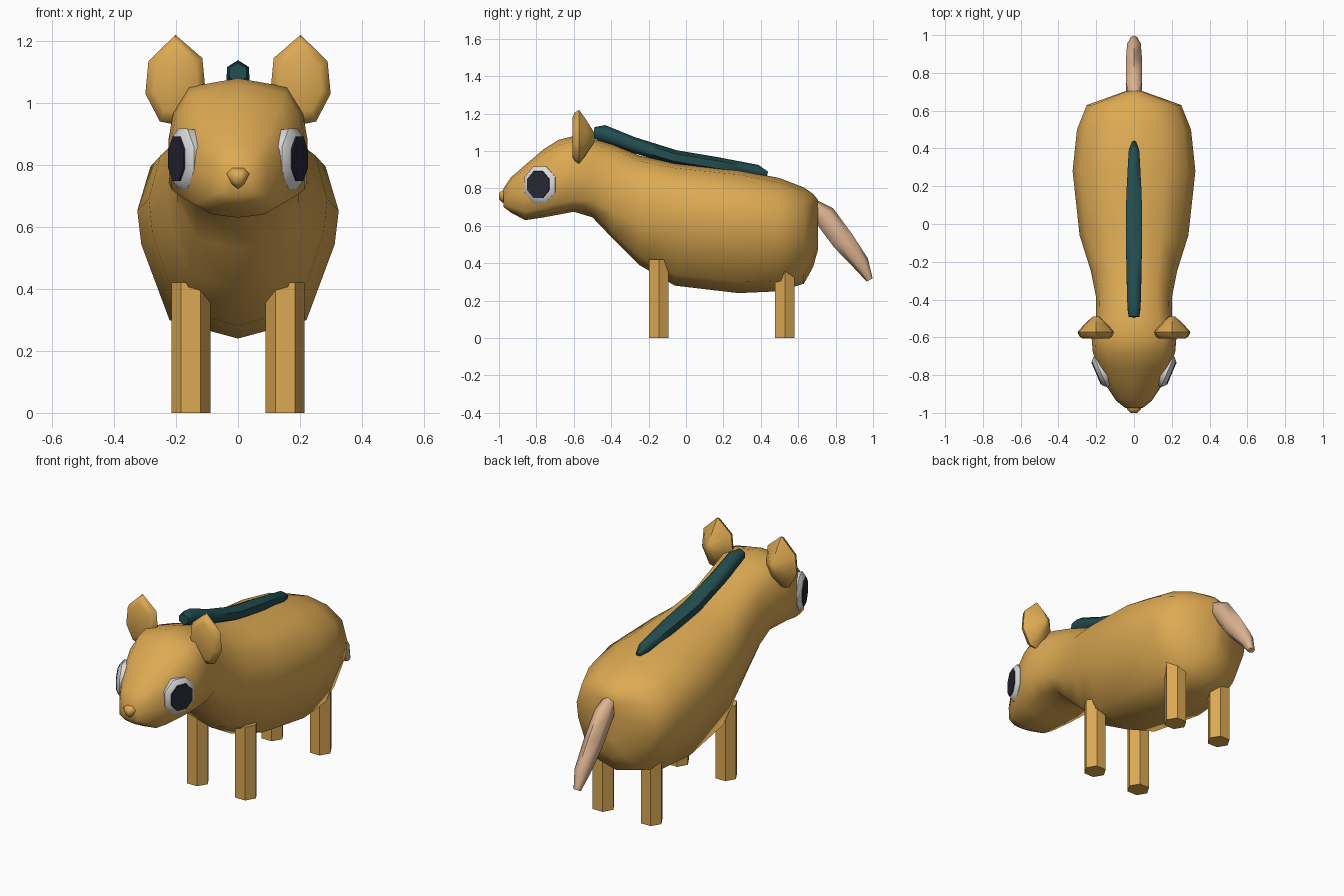
import bpy, bmesh, math
from mathutils import Matrix, Vector

if "Cube" in bpy.data.objects:
    bpy.data.objects.remove(bpy.data.objects["Cube"], do_unlink=True)


def material(name, rgb):
    m = bpy.data.materials.new(name)
    m.use_nodes = True
    m.diffuse_color = (*rgb, 1)
    bsdf = m.node_tree.nodes["Principled BSDF"]
    bsdf.inputs["Base Color"].default_value = (*rgb, 1)
    bsdf.inputs["Roughness"].default_value = 0.8
    return m


GOLD = material("golden coat", (0.72, 0.40, 0.085))
TEAL = material("dark teal", (0.016, 0.075, 0.08))
PEACH = material("pale peach", (0.72, 0.45, 0.28))
WHITE = material("eye white", (0.72, 0.72, 0.72))
DARK = material("pupil dark", (0.02, 0.02, 0.035))


def loft(name, rings, mat, angle=45):
    """Skin a list of equal-length vertex rings and close both ends."""
    bm = bmesh.new()
    rows = [[bm.verts.new(p) for p in ring] for ring in rings]
    n = len(rows[0])
    for a, b in zip(rows, rows[1:]):
        for i in range(n):
            j = (i + 1) % n
            bm.faces.new((a[i], a[j], b[j], b[i]))
    bm.faces.new(rows[0])
    bm.faces.new(rows[-1])
    bmesh.ops.recalc_face_normals(bm, faces=bm.faces)
    mesh = bpy.data.meshes.new(name)
    bm.to_mesh(mesh)
    bm.free()
    obj = bpy.data.objects.new(name, mesh)
    bpy.context.collection.objects.link(obj)
    mesh.materials.append(mat)
    bpy.ops.object.select_all(action="DESELECT")
    obj.select_set(True)
    bpy.context.view_layer.objects.active = obj
    bpy.ops.object.shade_smooth_by_angle(angle=math.radians(angle))
    return obj


def tube(name, path, mat, sides=6):
    """Tube along a path of (y, z, half width, half depth) on the centre plane."""
    rings = []
    for i, (y, z, w, d) in enumerate(path):
        a, b = path[max(i - 1, 0)], path[min(i + 1, len(path) - 1)]
        t = Vector((0, b[0] - a[0], b[1] - a[1])).normalized()
        up = Vector((0, -t.z, t.y))
        ring = []
        for k in range(sides):
            q = 2 * math.pi * k / sides
            ring.append(Vector((w * math.sin(q), y, z)) + up * d * math.cos(q))
        rings.append(ring)
    return loft(name, rings, mat, 60)


# Body and head: half cross-sections, blended from head to trunk
HEAD = [(0, -1), (.58, -.93), (.98, -.70), (1, 0), (.93, .45), (.70, .86), (0, 1)]
TRUNK = [(0, -1), (.68, -.82), (.96, -.08), (1, .25), (.87, .68), (.50, .92), (0, 1)]
STATIONS = [  # y, bottom, top, half width
    (-.975, .70, .80, .045), (-.935, .67, .86, .095), (-.86, .63, .925, .145),
    (-.76, .645, 1.01, .19), (-.68, .66, 1.06, .218), (-.60, .675, 1.08, .225),
    (-.50, .645, 1.065, .20), (-.39, .53, 1.035, .20), (-.25, .39, .975, .228),
    (-.06, .28, .935, .288), (.28, .24, .90, .325), (.50, .25, .855, .302),
    (.63, .29, .805, .25), (.68, .38, .77, .11), (.705, .47, .74, .04)]
rings = []
for y, lo, hi, w in STATIONS:
    t = min(max((y + .6) / .5, 0), 1)
    half = [(w * (a + (c - a) * t), (lo + hi) / 2 + (hi - lo) / 2 * (b + (d - b) * t))
            for (a, b), (c, d) in zip(HEAD, TRUNK)]
    rings.append([(x, y, z) for x, z in half] +
                 [(-x, y, z) for x, z in half[-2:0:-1]])
loft("body", rings, GOLD, 70)

# Nose: small rounded button
nose = [(0, -.037), (.02, -.022), (.037, .012), (.018, .03),
        (-.018, .03), (-.037, .012), (-.02, -.022)]
loft("nose", [[(x * s, y, .76 + z * s) for x, z in nose]
              for y, s in ((-.95, .9), (-.98, 1), (-1.0, .5))], GOLD, 60)

# Mane along the neck and back
tube("mane", [(-.492, 1.098, .032, .03), (-.445, 1.095, .04, .045),
              (-.29, 1.035, .045, .042), (-.06, .965, .05, .04),
              (.15, .93, .047, .04), (.38, .89, .033, .036),
              (.435, .875, .012, .015)], TEAL)

# Hanging tail
tube("tail", [(.67, .72, .035, .03), (.74, .655, .05, .06), (.84, .52, .05, .06),
              (.935, .40, .042, .045), (.982, .31, .02, .018)], PEACH)

EAR = [(0, .15), (.087, .065), (.097, -.04), (.05, -.13),
       (0, -.14), (-.05, -.12), (-.097, -.03), (-.087, .075)]
for s, side in ((1, "left"), (-1, "right")):
    # Ear: leaf outline with a nearly flat front and a domed back
    ear_rings = []
    for y, k in ((-.607, .72), (-.595, .90), (-.572, 1), (-.535, .66), (-.49, .18)):
        ear_rings.append([(s * (.202 + x * k), y, 1.07 + z * k) for x, z in EAR])
    loft(side + "_ear", ear_rings, GOLD, 50)

    # Legs: six-sided posts
    for part, y, top in (("front", -.145, .42), ("hind", .528, .36)):
        hexagon = [(s * .152 + .0625 * math.cos(math.pi * k / 3),
                    y + .0605 * math.sin(math.pi * k / 3)) for k in range(6)]
        loft(f"{side}_{part}_leg", [[(x, v, z) for x, v in hexagon] for z in (0, top)],
             GOLD, 35)

    # Eye: bevelled octagonal disc with a thin pupil plate, turned partly forward
    out = Vector((s * .92, -.39, 0)).normalized()
    along = Vector((s * .39, .92, 0)).normalized()
    centre = Vector((s * .185, -.785, .82))

    def disc(name, layers, mat):
        eye_rings = []
        for depth, ru, rz in layers:
            eye_rings.append([centre + out * depth
                              + along * ru * math.cos(math.pi * (k + .5) / 4)
                              + Vector((0, 0, rz * math.sin(math.pi * (k + .5) / 4)))
                              for k in range(8)])
        loft(name, eye_rings, mat, 50)

    disc(side + "_eye", [(-.05, .09, .10), (-.008, .097, .105), (.012, .075, .083)], WHITE)
    disc(side + "_pupil", [(.010, .071, .079), (.017, .069, .077)], DARK)
